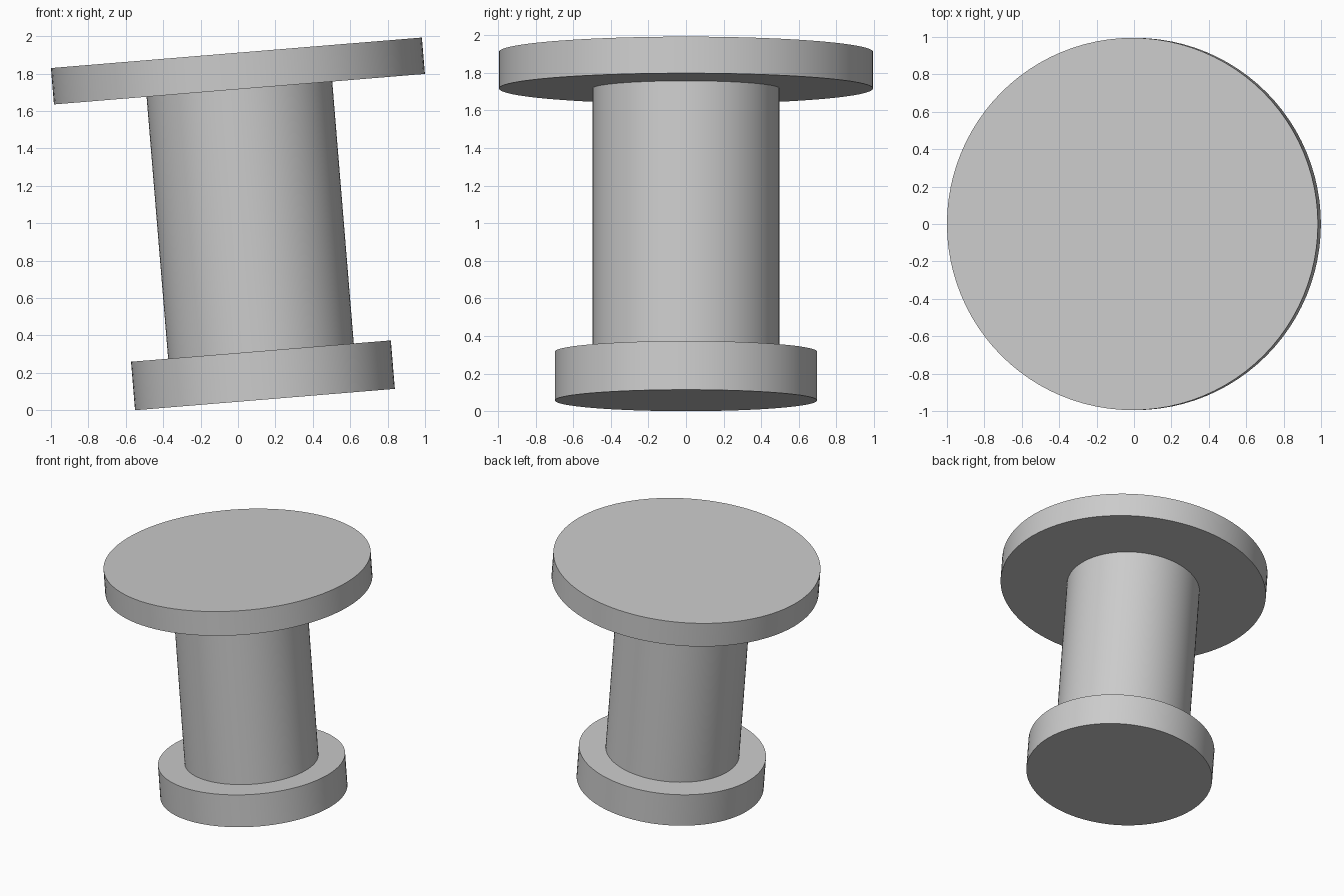
import bpy
from math import radians
from mathutils import Matrix

cube = bpy.data.objects.get("Cube")
if cube:
    bpy.data.objects.remove(cube, do_unlink=True)

# Plain grey for the whole spool
grey = bpy.data.materials.new("grey")
grey.use_nodes = True
colour = (0.6, 0.6, 0.6, 1)
grey.diffuse_color = colour
grey.node_tree.nodes["Principled BSDF"].inputs["Base Color"].default_value = colour

# Leaning axis, starting at the centre of the underside
lean = Matrix.Translation((0.144, 0, 0.057)) @ Matrix.Rotation(radians(-4.7), 4, "Y")


def disc(name, radius, bottom, top):
    """Solid cylinder between two heights along the leaning axis."""
    bpy.ops.mesh.primitive_cylinder_add(vertices=96, radius=radius, depth=top - bottom)
    obj = bpy.context.object
    obj.name = name
    obj.matrix_world = lean @ Matrix.Translation((0, 0, (bottom + top) / 2))
    obj.data.materials.append(grey)
    bpy.ops.object.shade_smooth_by_angle(angle=radians(30))


disc("base_flange", 0.697, 0, 0.26)
disc("shaft", 0.498, 0.25, 1.67)
disc("top_flange", 0.995, 1.665, 1.86)
